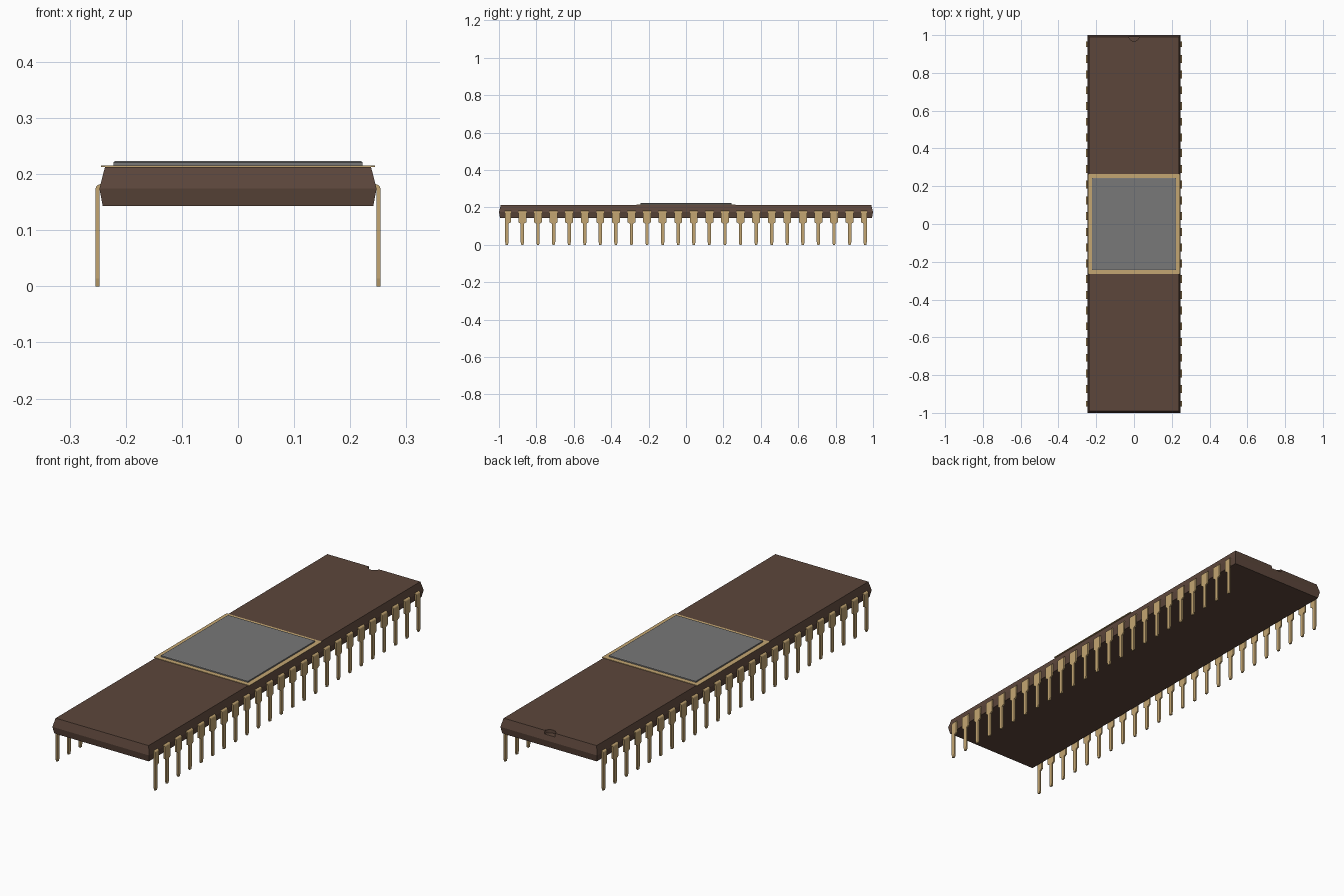
import bpy, bmesh, math

cube = bpy.data.objects.get("Cube")
if cube:
    bpy.data.objects.remove(cube, do_unlink=True)


def material(name, rgb):
    m = bpy.data.materials.new(name)
    m.use_nodes = True
    m.diffuse_color = (*rgb, 1)
    m.node_tree.nodes["Principled BSDF"].inputs["Base Color"].default_value = (*rgb, 1)
    return m


BROWN = material("brown ceramic", (0.108, 0.062, 0.044))
GOLD = material("pale gold", (0.552, 0.381, 0.168))
GREY = material("grey metal", (0.188, 0.188, 0.188))


def finish(bm, name, mat):
    bmesh.ops.recalc_face_normals(bm, faces=bm.faces)
    me = bpy.data.meshes.new(name)
    bm.to_mesh(me)
    bm.free()
    me.materials.append(mat)
    ob = bpy.data.objects.new(name, me)
    bpy.context.collection.objects.link(ob)
    return ob


def skin(bm, rings):
    """Join a stack of four-sided rings into a closed solid."""
    loops = [[bm.verts.new(p) for p in ring] for ring in rings]
    for a, b in zip(loops, loops[1:]):
        for i in range(4):
            j = (i + 1) % 4
            bm.faces.new((a[i], a[j], b[j], b[i]))
    bm.faces.new(loops[0])
    bm.faces.new(loops[-1])


def slab(name, levels, mat):
    """Rectangular solid from (half x, half y, z) levels."""
    bm = bmesh.new()
    skin(bm, [[(-x, -y, z), (x, -y, z), (x, y, z), (-x, y, z)] for x, y, z in levels])
    return finish(bm, name, mat)


# Body with a bevelled waist
body = slab("body", [(0.241, 0.994, 0.143), (0.247, 1.0, 0.174), (0.237, 0.99, 0.213)], BROWN)

# Round orientation notch in the rear edge
bm = bmesh.new()
bmesh.ops.create_cone(bm, cap_ends=True, segments=24, radius1=0.027, radius2=0.027, depth=0.06)
bmesh.ops.translate(bm, verts=bm.verts, vec=(0, 0.995, 0.228))
cutter = finish(bm, "notch_cutter", BROWN)
cutter.hide_render = True
cutter.hide_viewport = True
cut = body.modifiers.new("notch", 'BOOLEAN')
cut.operation = 'DIFFERENCE'
cut.solver = 'EXACT'
cut.object = cutter

# Gold seal plate and metal lid
slab("seal_plate", [(0.244, 0.265, 0.2125), (0.244, 0.265, 0.2152)], GOLD)
slab("lid", [(0.222, 0.244, 0.215), (0.222, 0.244, 0.221), (0.219, 0.241, 0.223)], GREY)

# Leads: bent strip with a wide shoulder and a narrow tapered leg
COUNT, PITCH = 24, 0.0833
WIDE, SLIM, TIP = 0.021, 0.009, 0.006
INNER, OUTER, TOP, THICK = 0.2465, 0.254, 0.182, 0.0075
BEND = 0.009

for k in range(COUNT):
    y = (k - (COUNT - 1) / 2) * PITCH
    # End leads have a shoulder on the inward side only
    low = SLIM if k == 0 else WIDE
    high = SLIM if k == COUNT - 1 else WIDE
    rings = []

    def ring(inner, outer, lo, hi):
        rings.append([(inner[0], y - lo, inner[1]), (outer[0], y - lo, outer[1]),
                      (outer[0], y + hi, outer[1]), (inner[0], y + hi, inner[1])])

    ring((0.236, TOP - THICK), (0.236, TOP), low, high)
    for s in range(5):
        a = math.pi / 2 * (1 - s / 4)
        cx, cz, r = OUTER - BEND, TOP - BEND, BEND - THICK
        ring((cx + r * math.cos(a), cz + r * math.sin(a)),
             (cx + BEND * math.cos(a), cz + BEND * math.sin(a)), low, high)
    for z, lo, hi in ((0.12, low, high), (0.113, SLIM, SLIM),
                      (0.014, SLIM, SLIM), (0.0, TIP, TIP)):
        ring((INNER, z), (OUTER, z), lo, hi)

    bm = bmesh.new()
    skin(bm, rings)
    lead = finish(bm, f"lead_pair_{k + 1:02d}", GOLD)
    lead.modifiers.new("mirror", 'MIRROR').use_axis = (True, False, False)
